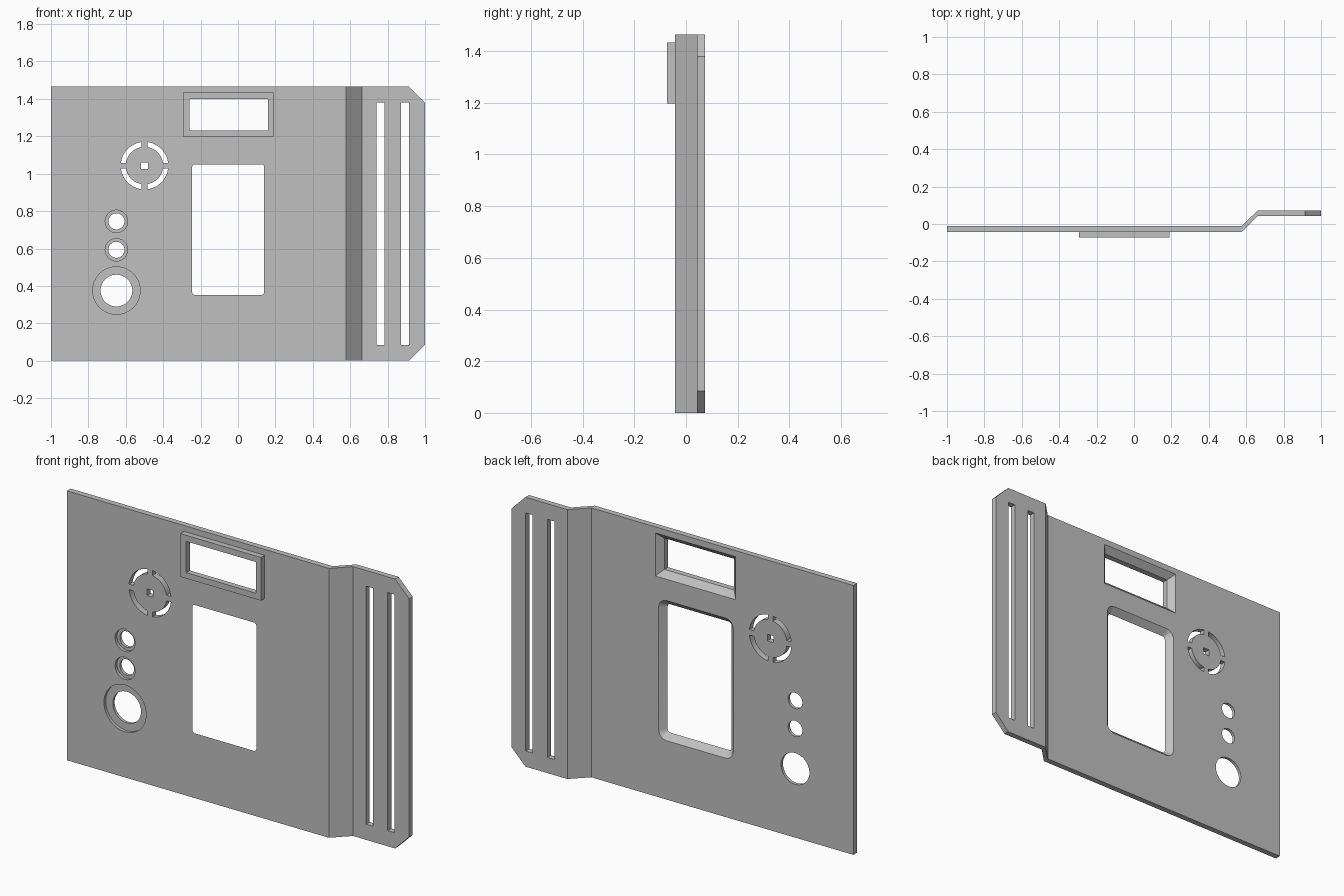
import bpy, bmesh, math

cube = bpy.data.objects.get("Cube")
if cube:
    bpy.data.objects.remove(cube, do_unlink=True)

grey = bpy.data.materials.new("plain grey")
grey.use_nodes = True
COLOUR = (0.53, 0.53, 0.53, 1)
grey.diffuse_color = COLOUR
grey.node_tree.nodes["Principled BSDF"].inputs["Base Color"].default_value = COLOUR

HEIGHT = 1.465
FRONT, BACK = -0.0425, -0.0105      # main sheet faces
THICK = BACK - FRONT
STEP = 0.085                        # offset of the side flange
BEZEL_FRONT = -0.0735
NEAR, FAR = -0.2, 0.2               # cutter overshoot


def loft(bm, sections):
    """Skin equal-length (x, z) outlines placed at successive y positions."""
    rings = [[bm.verts.new((x, y, z)) for x, z in pts] for y, pts in sections]
    n = len(rings[0])
    bm.faces.new(rings[0])
    bm.faces.new(rings[-1][::-1])
    for a, b in zip(rings, rings[1:]):
        for i in range(n):
            j = (i + 1) % n
            bm.faces.new((a[i], b[i], b[j], a[j]))


def make(name, bm):
    bmesh.ops.recalc_face_normals(bm, faces=bm.faces)
    mesh = bpy.data.meshes.new(name)
    bm.to_mesh(mesh)
    bm.free()
    mesh.materials.append(grey)
    obj = bpy.data.objects.new(name, mesh)
    bpy.context.collection.objects.link(obj)
    return obj


def cut(target, bm):
    """Subtract the solid and throw the cutter away."""
    cutter = make("cutter", bm)
    cutter.hide_render = True
    mod = target.modifiers.new("cut", 'BOOLEAN')
    mod.operation, mod.solver, mod.object = 'DIFFERENCE', 'EXACT', cutter
    bpy.context.view_layer.objects.active = target
    bpy.ops.object.modifier_apply(modifier=mod.name)
    bpy.data.objects.remove(cutter, do_unlink=True)


def rect(x0, x1, z0, z1, grow=0):
    return [(x0 - grow, z0 - grow), (x1 + grow, z0 - grow),
            (x1 + grow, z1 + grow), (x0 - grow, z1 + grow)]


def rounded(x0, x1, z0, z1, r, grow=0, steps=5):
    pts = []
    corners = ((x1, z1), (x0, z1), (x0, z0), (x1, z0))
    for q, (x, z) in enumerate(corners):
        cx = x - r if x == x1 else x + r
        cz = z - r if z == z1 else z + r
        for k in range(steps + 1):
            a = math.radians(90 * (q + k / steps))
            pts.append((cx + (r + grow) * math.cos(a), cz + (r + grow) * math.sin(a)))
    return pts


def circle(cx, cz, r, n=48):
    return [(cx + r * math.cos(math.tau * k / n), cz + r * math.sin(math.tau * k / n))
            for k in range(n)]


def flared(bm, outline, *args):
    """Opening that is straight in front and widens at 45 degrees to the back."""
    over = 0.02
    loft(bm, [(NEAR, outline(*args)), (FRONT, outline(*args)),
              (BACK + over, outline(*args, THICK + over))])


# Folded sheet: profile seen from above, extruded upwards
bm = bmesh.new()
fold = [(-1, FRONT), (0.577, FRONT), (0.662, FRONT + STEP), (1, FRONT + STEP)]
outline = fold + [(x, y + THICK - 0.001 * (y > 0)) for x, y in reversed(fold)]
face = bm.faces.new([bm.verts.new((x, y, 0)) for x, y in outline])
top = bmesh.ops.extrude_face_region(bm, geom=[face])["geom"]
bmesh.ops.translate(bm, verts=[v for v in top if isinstance(v, bmesh.types.BMVert)],
                    vec=(0, 0, HEIGHT))
panel = make("folded_panel", bm)

# Clipped flange corners
bm = bmesh.new()
c, e = 0.085, 0.1
for z, s in ((0, 1), (HEIGHT, -1)):
    loft(bm, [(y, [(1 - c - e, z - s * e), (1 + e, z - s * e), (1 + e, z + s * (c + e))])
              for y in (NEAR, FAR)])
# Flange slots
for x in (0.762, 0.892):
    loft(bm, [(y, rect(x - 0.021, x + 0.021, 0.085, 1.38)) for y in (NEAR, FAR)])
cut(panel, bm)

# Display and keypad openings
display = (-0.26, 0.16, 1.23, 1.40)
bm = bmesh.new()
flared(bm, rect, *display)
flared(bm, rounded, -0.245, 0.14, 0.352, 1.05, 0.015)
cut(panel, bm)

# Counterbored round holes
bm = bmesh.new()
floor = FRONT + THICK / 2
for z, outer, inner in ((0.745, 0.06, 0.043), (0.593, 0.06, 0.043), (0.375, 0.127, 0.085)):
    loft(bm, [(NEAR, circle(-0.65, z, outer)), (floor, circle(-0.65, z, outer)),
              (floor, circle(-0.65, z, inner)), (FAR, circle(-0.65, z, inner))])

# Speaker grille: four arc slots and a square centre hole
sx, sz, gap = -0.5, 1.043, 0.015
for q in range(4):
    arc = []
    for r, order in ((0.127, 1), (0.1, -1)):
        trim = math.asin(gap / r)
        angles = [trim + (math.pi / 2 - 2 * trim) * k / 10 for k in range(11)][::order]
        arc += [(sx + r * math.cos(a + q * math.pi / 2),
                 sz + r * math.sin(a + q * math.pi / 2)) for a in angles]
    loft(bm, [(y, arc) for y in (NEAR, FAR)])
h = 0.018
loft(bm, [(y, rect(sx - h, sx + h, sz - h, sz + h)) for y in (NEAR, FAR)])
cut(panel, bm)

# Raised frame around the display opening
bm = bmesh.new()
loft(bm, [(y, rect(-0.295, 0.19, 1.198, 1.433)) for y in (BEZEL_FRONT, FRONT)])
bezel = make("display_bezel", bm)
bm = bmesh.new()
loft(bm, [(y, rect(*display)) for y in (NEAR, FAR)])
cut(bezel, bm)

# Smooth the round walls, keep the folds and rims crisp
for obj in (panel, bezel):
    bpy.ops.object.select_all(action='DESELECT')
    obj.select_set(True)
    bpy.context.view_layer.objects.active = obj
    bpy.ops.object.shade_smooth_by_angle(angle=math.radians(25))
